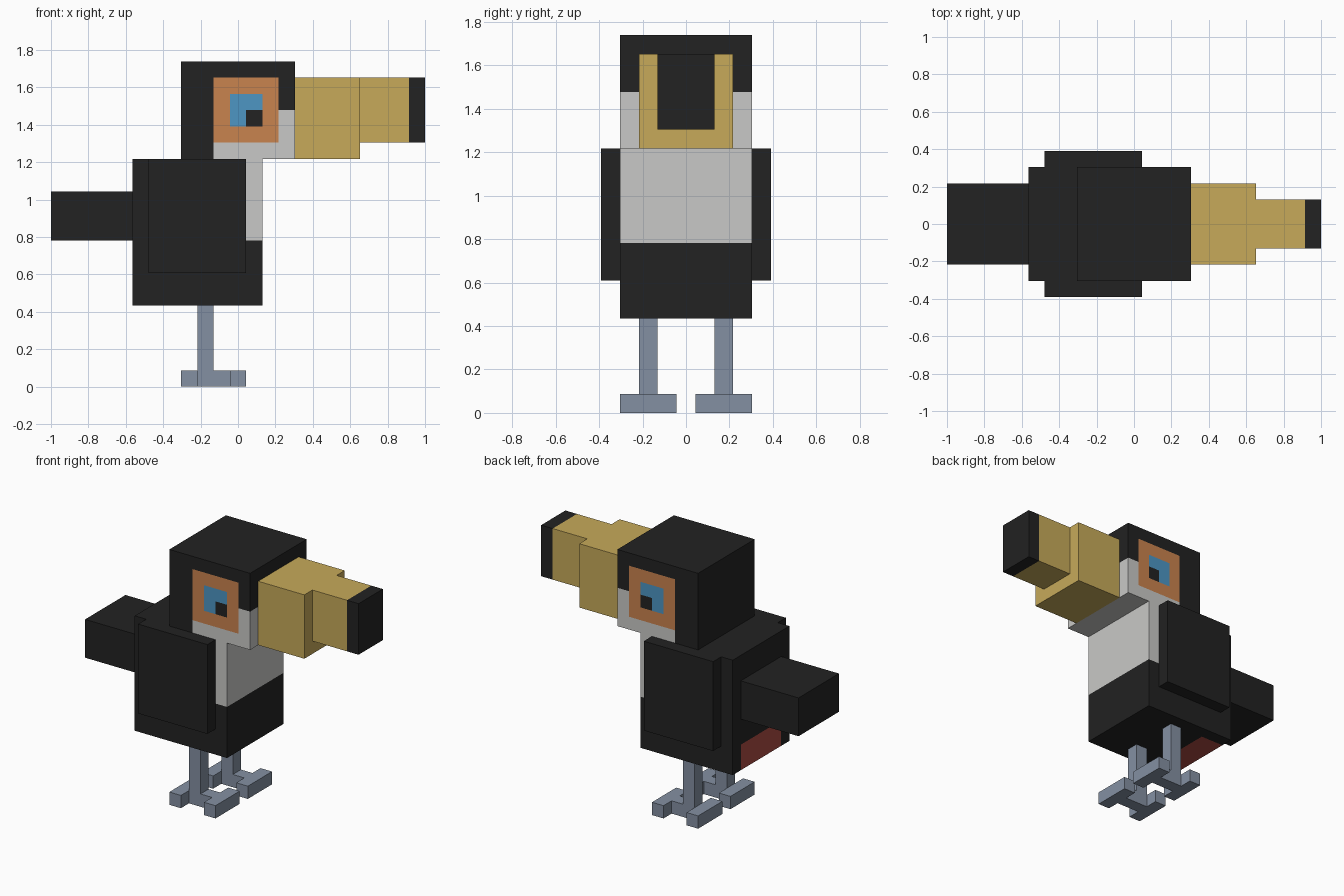
import bpy, bmesh
from mathutils import Vector

if "Cube" in bpy.data.objects:
    bpy.data.objects.remove(bpy.data.objects["Cube"], do_unlink=True)

U = 2 / 23          # one block
X0 = -1.0           # block column zero


def linear(c):
    c /= 255
    return c / 12.92 if c <= 0.04045 else ((c + 0.055) / 1.055) ** 2.4


def material(name, *rgb):
    m = bpy.data.materials.new(name)
    m.use_nodes = True
    col = (*[linear(c) for c in rgb], 1)
    m.diffuse_color = col
    bsdf = next(n for n in m.node_tree.nodes if n.type == "BSDF_PRINCIPLED")
    bsdf.inputs["Base Color"].default_value = col
    return m


black = material("black feather", 34, 34, 34)
white = material("pale grey feather", 201, 201, 199)
yellow = material("beak yellow", 199, 170, 90)
orange = material("eye patch orange", 201, 131, 78)
blue = material("eye blue", 77, 150, 196)
slate = material("leg slate", 132, 144, 162)
red = material("tail patch red", 172, 76, 67)


def block(name, x, y, z, mats, cuts=(), rule=None):
    """Box given in block units; cuts split its faces, rule picks each colour."""
    lo, hi = Vector((x[0], y[0], z[0])), Vector((x[1], y[1], z[1]))
    bm = bmesh.new()
    bmesh.ops.create_cube(bm, size=1)
    for v in bm.verts:
        v.co = Vector([(lo[i] + hi[i]) / 2 + v.co[i] * (hi[i] - lo[i]) for i in range(3)])
    for axis, values in cuts:
        normal = Vector([float(i == axis) for i in range(3)])
        for value in values:
            bmesh.ops.bisect_plane(bm, geom=bm.verts[:] + bm.edges[:] + bm.faces[:],
                                   plane_co=normal * value, plane_no=normal)
    bm.normal_update()
    if rule:
        for f in bm.faces:
            f.material_index = mats.index(rule(f.calc_center_median(), f.normal))
    for v in bm.verts:
        v.co = Vector((X0 + v.co.x * U, v.co.y * U, v.co.z * U))
    mesh = bpy.data.meshes.new(name)
    bm.to_mesh(mesh)
    bm.free()
    for m in mats:
        mesh.materials.append(m)
    ob = bpy.data.objects.new(name, mesh)
    bpy.context.scene.collection.objects.link(ob)
    return ob


# Body: pale chest, red patch under the tail
def body_colour(c, n):
    if c.x > 12 and c.z > 9:
        return white
    if c.x < 7 and c.z < 7 and abs(c.y) < 2.5 and (n.x < -0.5 or n.z < -0.5):
        return red
    return black


block("body", (5, 13), (-3.5, 3.5), (5, 14), [black, white, red],
      [(0, (7, 12)), (1, (-2.5, 2.5)), (2, (7, 9))], body_colour)


# Head: pale cheeks and throat, square eyes on both sides
def head_colour(c, n):
    if abs(n.y) > 0.5 and 10 < c.x < 14 and 15 < c.z < 19:
        if 12 < c.x < 13 and 16 < c.z < 17:
            return black
        if 11 < c.x < 13 and 16 < c.z < 18:
            return blue
        return orange
    if (c.x > 14 and c.z < 17) or (c.x > 10 and c.z < 15):
        return white
    return black


block("head", (8, 15), (-3.5, 3.5), (14, 20), [black, white, orange, blue],
      [(0, range(10, 15)), (2, range(15, 20))], head_colour)

# Beak and tail
block("beak_base", (15, 19), (-2.5, 2.5), (14, 19), [yellow])
block("beak_end", (19, 23), (-1.5, 1.5), (15, 19), [yellow, black],
      [(0, (22,))], lambda c, n: black if c.x > 22 else yellow)
block("tail", (0, 5), (-2.5, 2.5), (9, 12), [black])


# Wings, legs and feet on both sides
def span(side, a, b):
    return tuple(sorted((side * a, side * b)))


for side, label in ((-1, "near"), (1, "far")):
    block(label + "_wing", (6, 12), span(side, 3.5, 4.5), (7, 14), [black])
    block(label + "_leg", (9, 10), span(side, 1.5, 2.5), (1, 5), [slate])
    block(label + "_foot_middle", (9, 11), span(side, 1.5, 2.5), (0, 1), [slate])
    block(label + "_rear_toes", (8, 9), span(side, 0.5, 3.5), (0, 1), [slate])
    block(label + "_front_toes", (11, 12), span(side, 0.5, 3.5), (0, 1), [slate])
